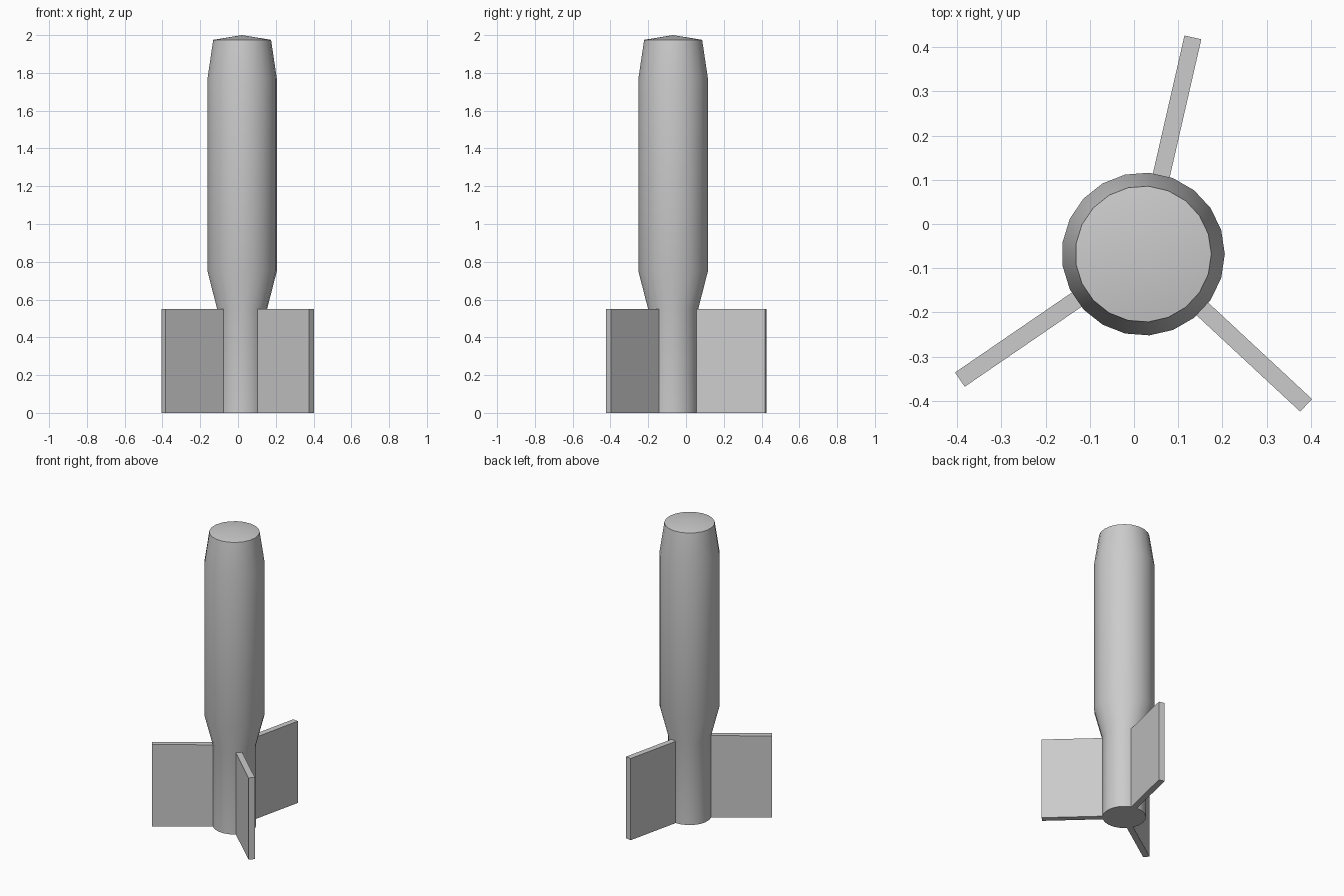
import bpy, bmesh, math
from mathutils import Matrix, Vector

if "Cube" in bpy.data.objects:
    bpy.data.objects.remove(bpy.data.objects["Cube"])

CX, CY, SIDES = 0.021, -0.068, 21


def finish(bm, name, loc=(CX, CY, 0)):
    bmesh.ops.recalc_face_normals(bm, faces=bm.faces)
    mesh = bpy.data.meshes.new(name)
    bm.to_mesh(mesh)
    bm.free()
    obj = bpy.data.objects.new(name, mesh)
    obj.location = loc
    bpy.context.collection.objects.link(obj)
    return obj


# Body: one lathed profile of (radius, height), closed by a flat base and a shallow cone
profile = [(0.133, 0), (0.133, 0.55), (0.1845, 0.75), (0.1845, 1.77), (0.154, 1.975)]
bm = bmesh.new()
rings = []
for r, z in profile:
    rings.append([bm.verts.new((r * math.cos(math.tau * i / SIDES),
                                r * math.sin(math.tau * i / SIDES), z))
                  for i in range(SIDES)])
for a, b in zip(rings, rings[1:]):
    for i in range(SIDES):
        j = (i + 1) % SIDES
        bm.faces.new((a[i], a[j], b[j], b[i]))
bm.faces.new(rings[0][::-1])
tip = bm.verts.new((0, 0, 2.0))
for i in range(SIDES):
    bm.faces.new((rings[-1][i], rings[-1][(i + 1) % SIDES], tip))
body = finish(bm, "body")

bpy.context.view_layer.objects.active = body
body.select_set(True)
bpy.ops.object.shade_smooth_by_angle(angle=math.radians(30))
body.select_set(False)

# Tail fins: thin radial slabs rooted inside the stem, unevenly spaced
INNER, OUTER, THICK, HEIGHT = 0.115, 0.503, 0.039, 0.55
for n, angle in enumerate((77.1, 214.4, 317.1), 1):
    bm = bmesh.new()
    bmesh.ops.create_cube(bm, size=1)
    bmesh.ops.scale(bm, vec=Vector((OUTER - INNER, THICK, HEIGHT)), verts=bm.verts)
    bmesh.ops.translate(bm, vec=Vector(((OUTER + INNER) / 2, 0, HEIGHT / 2)), verts=bm.verts)
    bmesh.ops.rotate(bm, cent=(0, 0, 0), verts=bm.verts,
                     matrix=Matrix.Rotation(math.radians(angle), 3, 'Z'))
    finish(bm, f"tail_fin_{n}")
